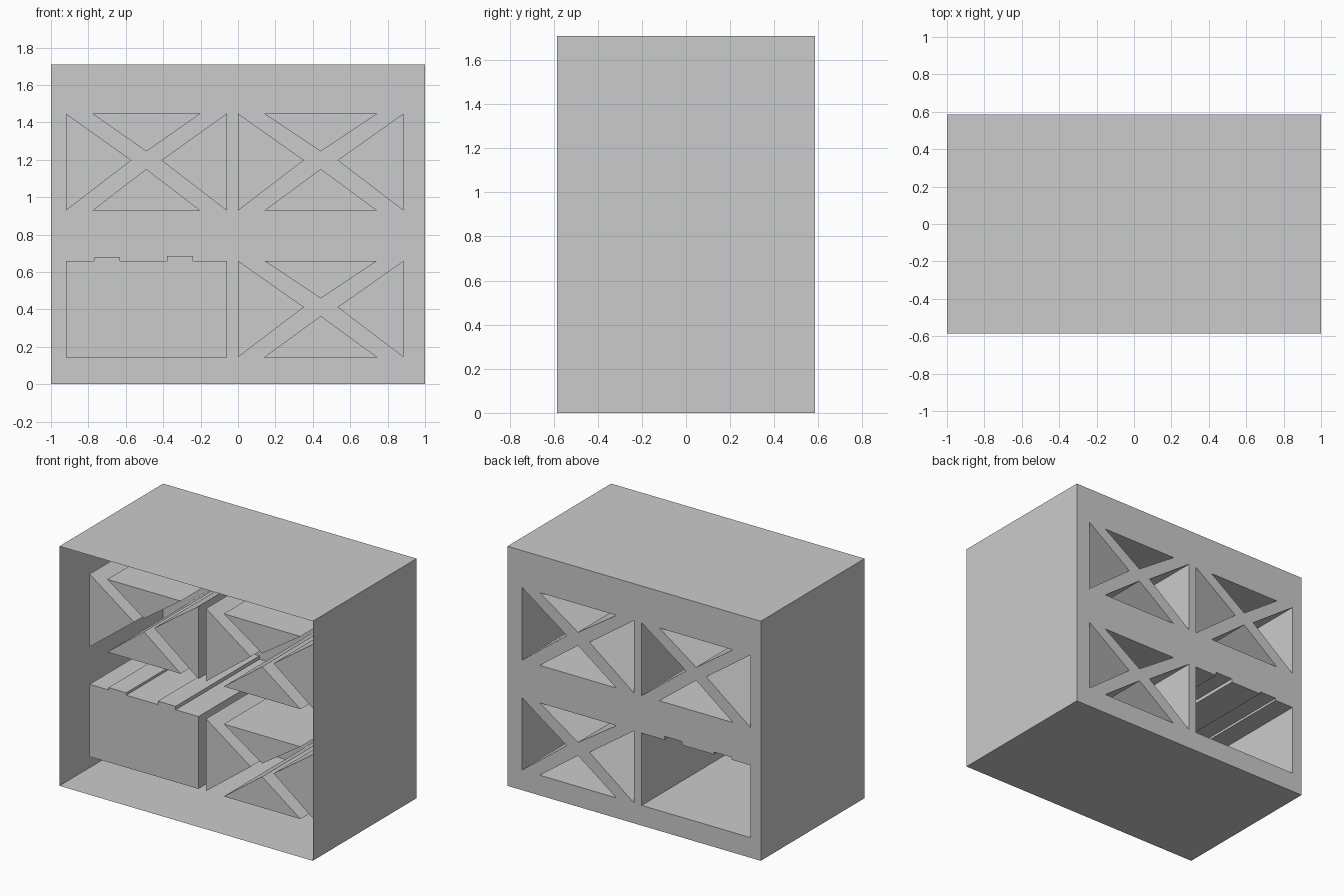
import bpy, bmesh

if "Cube" in bpy.data.objects:
    bpy.data.objects.remove(bpy.data.objects["Cube"])

W, D, H = 1.0, 0.585, 1.71      # half width, half depth, height
POCKET_Y = -0.36                # depth reached by the pockets


def make_object(name, bm):
    mesh = bpy.data.meshes.new(name)
    bm.to_mesh(mesh)
    bm.free()
    obj = bpy.data.objects.new(name, mesh)
    bpy.context.collection.objects.link(obj)
    return obj


def cross_pockets(x0, x1, z0, z1, inset, gap_x, gap_z):
    """Four triangles left over around an X-shaped divider."""
    cx, cz = (x0 + x1) / 2, (z0 + z1) / 2 + 0.01
    xl, xr = x0 + inset, x1 - inset
    return [
        [(x0, z0), (cx - gap_x, cz), (x0, z1)],
        [(x1, z0), (x1, z1), (cx + gap_x, cz)],
        [(xl, z1), (cx, cz + gap_z), (xr, z1)],
        [(xl, z0), (xr, z0), (cx, cz - gap_z)],
    ]


# Pocket outlines as seen from the front
LEFT, RIGHT = (-0.92, -0.06), (0.0, 0.885)
LOW, HIGH = (0.144, 0.66), (0.928, 1.447)
pockets = {
    "upper_left": cross_pockets(*LEFT, *HIGH, 0.14, 0.08, 0.047),
    "upper_right": cross_pockets(*RIGHT, *HIGH, 0.14, 0.09, 0.047),
    "lower_right": cross_pockets(*RIGHT, *LOW, 0.14, 0.09, 0.047),
    # plain compartment with two shallow grooves along its ceiling
    "lower_left": [[(-0.92, 0.144), (-0.06, 0.144), (-0.06, 0.66),
                    (-0.24, 0.66), (-0.24, 0.685), (-0.38, 0.685), (-0.38, 0.66),
                    (-0.63, 0.66), (-0.63, 0.677), (-0.77, 0.677), (-0.77, 0.66),
                    (-0.92, 0.66)]],
}

# Outer case: thin top, bottom and sides, open at the front
bm = bmesh.new()
ring = [(-W, 0), (W, 0), (W, H), (-W, H)]
front = [bm.verts.new((x, -D, z)) for x, z in ring]
back = [bm.verts.new((x, D, z)) for x, z in ring]
for i in range(4):
    j = (i + 1) % 4
    bm.faces.new((front[i], back[i], back[j], front[j]))
make_object("outer_case", bm)

# Back panel pierced by every pocket outline
bm = bmesh.new()
for loop in [ring] + [p for group in pockets.values() for p in group]:
    vs = [bm.verts.new((x, D, z)) for x, z in loop]
    for i, v in enumerate(vs):
        bm.edges.new((v, vs[(i + 1) % len(vs)]))
bmesh.ops.triangle_fill(bm, edges=bm.edges[:], use_beauty=True, normal=(0, 1, 0))
for f in bm.faces:
    f.normal_update()
    if f.normal.y < 0:
        f.normal_flip()
make_object("back_panel", bm)

# Pockets: open at the back, closed toward the front
for name, group in pockets.items():
    bm = bmesh.new()
    for loop in group:
        cap = [bm.verts.new((x, POCKET_Y, z)) for x, z in loop]
        rim = [bm.verts.new((x, D, z)) for x, z in loop]
        bm.faces.new(cap)
        for i in range(len(loop)):
            j = (i + 1) % len(loop)
            bm.faces.new((cap[i], rim[i], rim[j], cap[j]))
    bmesh.ops.recalc_face_normals(bm, faces=bm.faces[:])
    make_object(name + "_pocket", bm)
